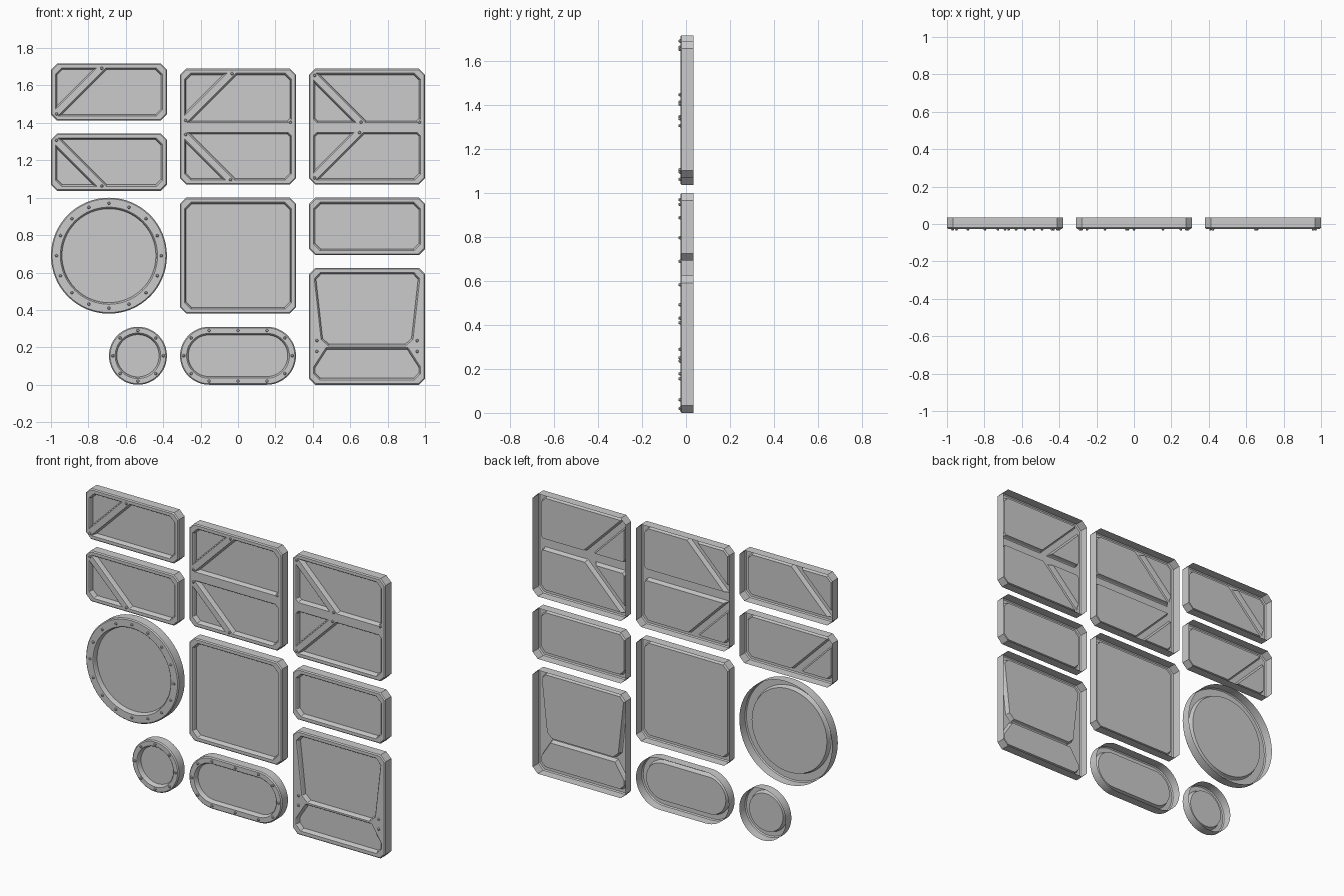
import bpy, bmesh, math
from mathutils import Vector

if "Cube" in bpy.data.objects:
    bpy.data.objects.remove(bpy.data.objects["Cube"])

BACK, FRONT, PANE = 0.034, -0.026, 0.0


def chamfer(corners):
    """Counter-clockwise (x, z, cut) corners -> polygon with cut corners."""
    out = []
    n = len(corners)
    for i, (x, z, c) in enumerate(corners):
        p = Vector((x, z))
        if c == 0:
            out.append(p)
            continue
        for q in (corners[i - 1], corners[(i + 1) % n]):
            out.append(p + (Vector(q[:2]) - p).normalized() * c)
    return out


def rect(x0, x1, z0, z1, c):
    return chamfer([(x0, z0, c), (x1, z0, c), (x1, z1, c), (x0, z1, c)])


def stadium(cx, cz, half, r, seg=48):
    """Circle, stretched by half to each side when half > 0."""
    pts = []
    for side, start in ((1, -math.pi / 2), (-1, math.pi / 2)):
        for i in range(seg // 2 + (1 if half else 0)):
            a = start + 2 * math.pi * i / seg
            pts.append(Vector((cx + side * half + r * math.cos(a), cz + r * math.sin(a))))
    return pts


def inset(poly, d):
    """Mitred inward offset of a convex counter-clockwise polygon."""
    out = []
    for i, p in enumerate(poly):
        e0 = (p - poly[i - 1]).normalized()
        e1 = (poly[(i + 1) % len(poly)] - p).normalized()
        n0, n1 = Vector((-e0.y, e0.x)), Vector((-e1.y, e1.x))
        out.append(p + (n0 + n1) * (d / (1 + n0.dot(n1))))
    return out


def window(name, outer, openings, rivets=(), smooth=False):
    """Open-backed shell: outer wall, bevelled frame, recessed panes, rivets."""
    bm = bmesh.new()

    def loop(poly, y):
        return [bm.verts.new((p.x, y, p.y)) for p in poly]

    def bridge(a, b):
        for i in range(len(a)):
            j = (i + 1) % len(a)
            bm.faces.new((a[i], a[j], b[j], b[i]))

    # outer wall and front bevel
    back, shoulder = loop(outer, BACK), loop(outer, FRONT + 0.006)
    rim = loop(inset(outer, 0.006), FRONT)
    bridge(back, shoulder)
    bridge(shoulder, rim)
    rings = [rim]
    # recessed panes
    for poly in openings:
        lip = loop(poly, FRONT)
        step = loop(inset(poly, 0.004), FRONT + 0.004)
        base = loop(inset(poly, 0.009), PANE)
        bridge(lip, step)
        bridge(step, base)
        bm.faces.new(base)
        rings.append(lip)
    # flat frame face around the openings
    edges = []
    for r in rings:
        edges += [bm.edges.get((r[i - 1], r[i])) for i in range(len(r))]
    bmesh.ops.triangle_fill(bm, edges=edges, use_beauty=True, normal=(0, -1, 0))
    bmesh.ops.recalc_face_normals(bm, faces=bm.faces[:])
    if max(bm.faces, key=lambda f: f.calc_area()).normal.y > 0:
        bmesh.ops.reverse_faces(bm, faces=bm.faces[:])
    # rivets
    for x, z in rivets:
        top = [Vector((x + 0.005 * math.cos(k * math.pi / 4), z + 0.005 * math.sin(k * math.pi / 4))) for k in range(8)]
        foot, head = loop(inset(top, -0.003), FRONT), loop(top, FRONT - 0.008)
        bridge(foot, head)
        bm.faces.new(head)
    me = bpy.data.meshes.new(name)
    bm.to_mesh(me)
    bm.free()
    ob = bpy.data.objects.new(name, me)
    bpy.context.collection.objects.link(ob)
    if smooth:
        bpy.ops.object.select_all(action='DESELECT')
        ob.select_set(True)
        bpy.context.view_layer.objects.active = ob
        bpy.ops.object.shade_smooth_by_angle(angle=math.radians(25))


def braced(x0, x1, z0, z1, up, low_cut=0.033, high_cut=0.033):
    """Two openings split by a 45 degree strut, plus the strut's end rivets."""
    h = z1 - z0
    cut_near, cut_far = (low_cut, high_cut) if up else (high_cut, low_cut)
    tri = [(x0, 0.036, 0), (x0 + h - 0.036, h, 0), (x0, h, cut_far)]
    quad = [(x0 + 0.012, 0, 0), (x1, 0, cut_near), (x1, h, cut_far), (x0 + 0.012 + h, h, 0)]
    polys = []
    for shape in (tri, quad):
        pts = [(x, z0 + z, c) if up else (x, z1 - z, c) for x, z, c in shape]
        polys.append(chamfer(pts if up else pts[::-1]))
    ends = [(x0 + 0.006, 0.012), (x0 + h - 0.01, h - 0.002)]
    return polys, [(x, z0 + z if up else z1 - z) for x, z in ends]


W = 0.024  # frame width

# small braced windows
for name, z, up in (("braced_window_top", 1.412, True), ("braced_window_lower", 1.037, False)):
    polys, riv = braced(-1 + W, -0.38 - W, z + W, z + 0.306 - W, up)
    window(name, rect(-1, -0.38, z, z + 0.306, 0.033), polys, riv)

# tall double braced windows
for name, x, up in (("double_braced_window_middle", -0.31, True), ("double_braced_window_right", 0.38, False)):
    p1, r1 = braced(x + W, x + 0.62 - W, 1.402, 1.69 - W, up, low_cut=0.018)
    p2, r2 = braced(x + W, x + 0.62 - W, 1.07 + W, 1.35, not up, high_cut=0.018)
    window(name, rect(x, x + 0.62, 1.07, 1.69, 0.033), p1 + p2,
           r1 + r2 + [(x + 0.62 - W - 0.006, 1.404)])

# plain windows
window("square_window", rect(-0.31, 0.31, 0.38, 1.0, 0.033),
       [rect(-0.31 + W, 0.31 - W, 0.38 + W, 1.0 - W, 0.035)])
window("wide_window", rect(0.38, 1.0, 0.693, 1.0, 0.033),
       [rect(0.38 + W, 1.0 - W, 0.693 + W, 1.0 - W, 0.035)])

# split window with tapered panes
upper = chamfer([(0.448, 0.208, 0.035), (0.932, 0.208, 0.035), (0.976, 0.601, 0.035), (0.404, 0.601, 0.035)])
lower = chamfer([(0.404, 0.026, 0.033), (0.976, 0.026, 0.033), (0.976, 0.095, 0),
                 (0.910, 0.198, 0), (0.470, 0.198, 0), (0.404, 0.095, 0)])
window("split_tapered_window", rect(0.38, 1.0, 0.0, 0.625, 0.033), [upper, lower],
       [(x, z) for x in (0.422, 0.958) for z in (0.178, 0.236)])


# round portholes
def ring(cx, cz, r, n):
    return [(cx + r * math.cos(2 * math.pi * i / n), cz + r * math.sin(2 * math.pi * i / n)) for i in range(n)]


window("large_porthole", stadium(-0.69, 0.69, 0, 0.31, 64), [stadium(-0.69, 0.69, 0, 0.26, 64)],
       ring(-0.69, 0.69, 0.28, 16), True)
window("small_porthole", stadium(-0.535, 0.155, 0, 0.155), [stadium(-0.535, 0.155, 0, 0.122)],
       ring(-0.535, 0.155, 0.135, 8), True)

# oblong porthole
oblong_rivets = [(x, z) for x, z in ring(0.155, 0.155, 0.135, 8) if x > 0.15]
oblong_rivets += [(-x, z) for x, z in oblong_rivets] + [(0, 0.02), (0, 0.29)]
window("oblong_porthole", stadium(0, 0.155, 0.155, 0.155), [stadium(0, 0.155, 0.155, 0.12)],
       oblong_rivets, True)
